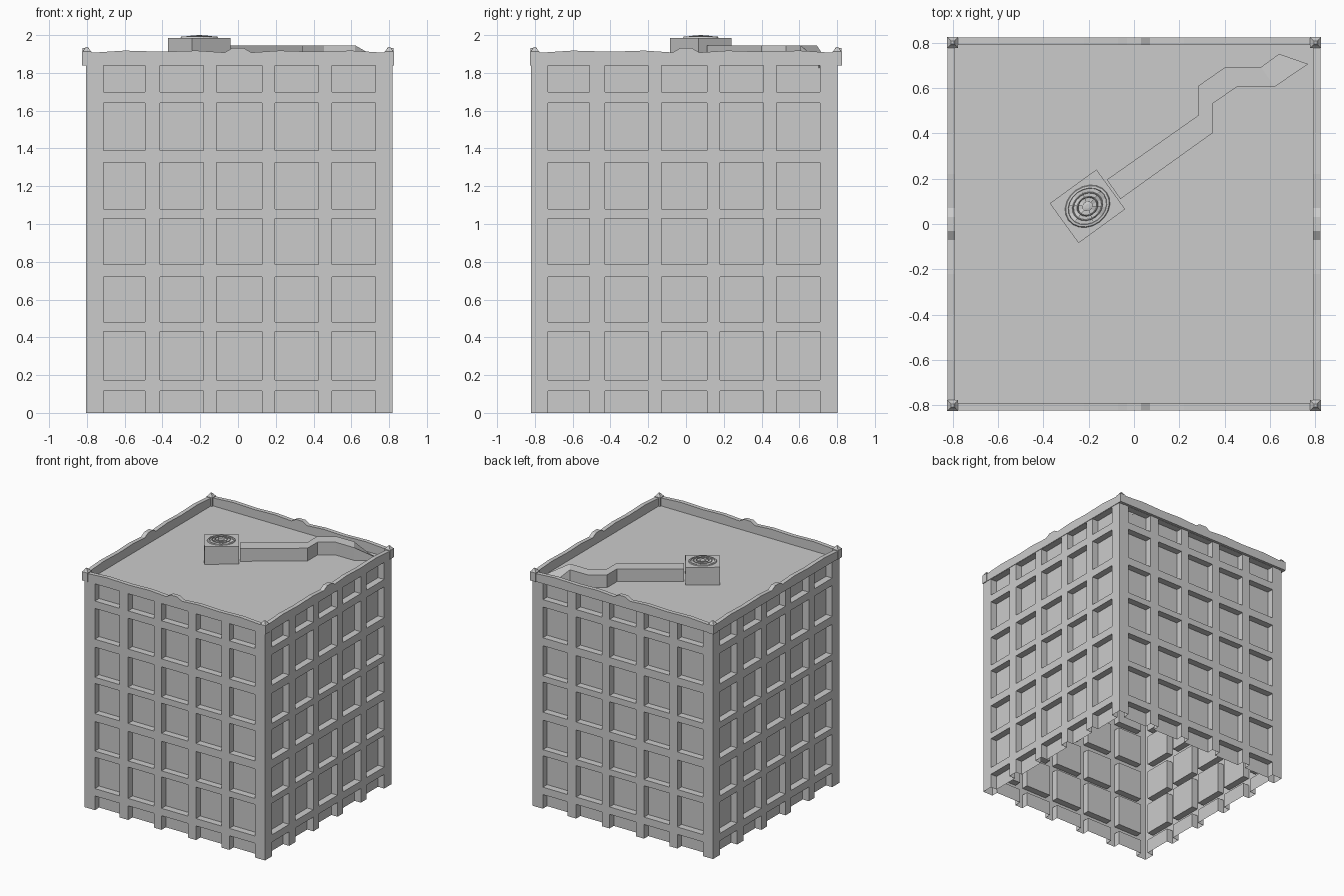
import bpy, bmesh, math
from mathutils import Matrix, Vector

if "Cube" in bpy.data.objects:
    bpy.data.objects.remove(bpy.data.objects["Cube"])

GREY = bpy.data.materials.new("plain grey")
GREY.diffuse_color = (0.6, 0.6, 0.6, 1)
GREY.use_nodes = True
GREY.node_tree.nodes["Principled BSDF"].inputs["Base Color"].default_value = GREY.diffuse_color
ROOF = 1.842


def finish(bm, name, closed=True):
    if closed:
        bmesh.ops.recalc_face_normals(bm, faces=bm.faces)
    me = bpy.data.meshes.new(name)
    bm.to_mesh(me)
    bm.free()
    me.materials.append(GREY)
    ob = bpy.data.objects.new(name, me)
    bpy.context.collection.objects.link(ob)
    return ob


def loft(bm, rings, cap=True):
    """Skin closed rings of points, capping both ends."""
    vs = [[bm.verts.new(p) for p in r] for r in rings]
    n = len(vs[0])
    for a, b in zip(vs, vs[1:]):
        for i in range(n):
            bm.faces.new((a[i], a[(i + 1) % n], b[(i + 1) % n], b[i]))
    if cap:
        bm.faces.new(vs[0][::-1])
        bm.faces.new(vs[-1])


# Walls: thin sheets with recessed windows, open underneath
COLS = [-0.72, -0.50, -0.42, -0.19, -0.12, 0.12, 0.19, 0.42, 0.49, 0.72]
ROWS = [0, 0.115, 0.175, 0.43, 0.48, 0.72, 0.785, 1.03, 1.08, 1.325,
        1.39, 1.64, 1.70, 1.84]
HALF, DEPTH = 0.811, 0.055


def wall(name, turn):
    bm = bmesh.new()
    us, zs = [-HALF] + COLS + [HALF], ROWS + [1.85]

    def quad(pts, toward=None):
        f = bm.faces.new([bm.verts.new(p) for p in pts])
        f.normal_update()
        if toward and f.normal.dot(toward - f.calc_center_median()) < 0:
            f.normal_flip()

    for i, (u0, u1) in enumerate(zip(us, us[1:])):
        for j, (z0, z1) in enumerate(zip(zs, zs[1:])):
            corners = [(u0, z0), (u1, z0), (u1, z1), (u0, z1)]
            if i % 2 == 0 or j % 2 == 1:
                quad([(u, -HALF, z) for u, z in corners])
                continue
            # window pane and its reveals
            quad([(u, -HALF + DEPTH, z) for u, z in corners])
            mid = Vector(((u0 + u1) / 2, -HALF, (z0 + z1) / 2))
            for k in range(4):
                if j == 0 and k == 0:
                    continue
                (ua, za), (ub, zb) = corners[k], corners[(k + 1) % 4]
                quad([(ua, -HALF, za), (ub, -HALF, zb),
                      (ub, -HALF + DEPTH, zb), (ua, -HALF + DEPTH, za)], mid)
    bmesh.ops.remove_doubles(bm, verts=bm.verts, dist=1e-4)
    bm.transform(Matrix.Translation((0.007, -0.01, 0)) @ Matrix.Rotation(turn, 4, 'Z'))
    finish(bm, name, closed=False)


# Parapet: band with wavy top edge and a bump at the middle
TOP = [(0.80, 1.905), (0.60, 1.918), (0.40, 1.912), (0.22, 1.918),
       (0.07, 1.908), (0.03, 1.932)]


def parapet(name, turn):
    bm = bmesh.new()
    outline = [(-0.80, 1.842), (0.80, 1.842)] + TOP + [(-u, z) for u, z in TOP[::-1]]
    loft(bm, [[(u, y, z) for u, z in outline] for y in (-0.822, -0.788)])
    bm.transform(Matrix.Rotation(turn, 4, 'Z'))
    finish(bm, name)


# Corner caps: square post with a small pyramid top
def corner_cap(name, turn):
    bm = bmesh.new()

    def sq(h, z):
        return [(0.80 + a * h, -0.80 + b * h, z)
                for a, b in ((-1, -1), (1, -1), (1, 1), (-1, 1))]
    loft(bm, [sq(0.025, 1.84), sq(0.025, 1.912), sq(0.018, 1.918), sq(0.006, 1.936)])
    bm.transform(Matrix.Rotation(turn, 4, 'Z'))
    finish(bm, name)


for k, side in enumerate(("front", "right", "back", "left")):
    wall(side + "_wall", k * math.pi / 2)
    parapet(side + "_parapet", k * math.pi / 2)
    corner_cap(side + "_corner_cap", k * math.pi / 2)

# Roof deck
bm = bmesh.new()
bm.faces.new([bm.verts.new((x, y, ROOF)) for x, y in
              ((-0.8, -0.8), (0.8, -0.8), (0.8, 0.8), (-0.8, 0.8))])
finish(bm, "roof_deck", closed=False)

# Vent duct: bends across the roof, then dips at its end
LEFT = [(-0.12, 0.195), (0.285, 0.48), (0.285, 0.61), (0.40, 0.69), (0.56, 0.692), (0.64, 0.75)]
RIGHT = [(-0.06, 0.11), (0.345, 0.40), (0.345, 0.53), (0.455, 0.605), (0.62, 0.605), (0.768, 0.705)]
TOPS = [1.946] * 5 + [1.86]
bm = bmesh.new()
loft(bm, [[(*l, ROOF - 0.015), (*r, ROOF - 0.015), (*r, t), (*l, t)]
          for l, r, t in zip(LEFT, RIGHT, TOPS)])
finish(bm, "vent_duct")

# Fan housing with a shallow round grille on top
PLACE = Matrix.Translation((-0.205, 0.078, 0)) @ Matrix.Rotation(math.radians(36), 4, 'Z')
bm = bmesh.new()
loft(bm, [[(a * 0.127, b * 0.108, z) for a, b in ((-1, -1), (1, -1), (1, 1), (-1, 1))]
          for z in (ROOF, 1.986)])
bm.transform(PLACE)
finish(bm, "fan_housing")


def oval(r, z, n=20):
    return [(1.1 * r * math.cos(2 * math.pi * i / n),
             0.92 * r * math.sin(2 * math.pi * i / n), z) for i in range(n)]


bm = bmesh.new()
loft(bm, [oval(0.096, 1.985), oval(0.092, 1.992), oval(0.082, 1.993), oval(0.080, 1.985)], cap=False)
for r, z in ((0.062, 1.993), (0.042, 1.996)):
    loft(bm, [oval(r + 0.003, z), oval(r, z + 0.003), oval(r - 0.003, z)], cap=False)
loft(bm, [oval(0.022, 1.985), oval(0.022, 1.997), oval(0.010, 2.0)])
bm.transform(PLACE)
finish(bm, "fan_grille")

# Fan blades
bm = bmesh.new()
for k in range(6):
    a = k * math.pi / 3

    def at(r, da, z):
        return bm.verts.new((1.1 * r * math.cos(a + da), 0.92 * r * math.sin(a + da), z))
    bm.faces.new((at(0.02, -0.25, 1.988), at(0.08, -0.25, 1.987),
                  at(0.08, 0.3, 1.993), at(0.02, 0.3, 1.996)))
bm.transform(PLACE)
finish(bm, "fan_blades", closed=False)
